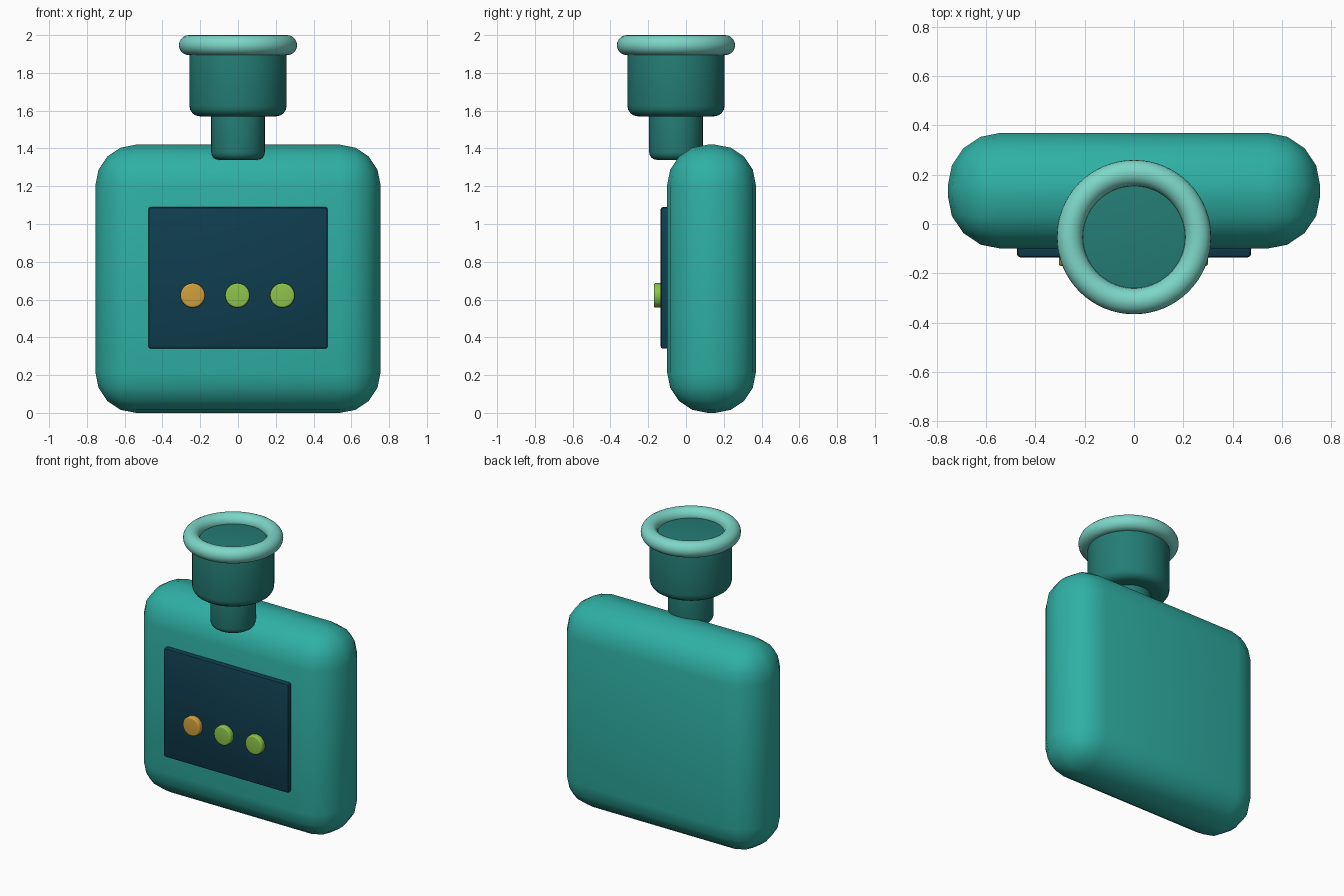
import bpy, math

if "Cube" in bpy.data.objects:
    bpy.data.objects.remove(bpy.data.objects["Cube"])


def material(name, hex_code):
    # sRGB hex to linear diffuse colour
    srgb = [int(hex_code[i:i + 2], 16) / 255 for i in (0, 2, 4)]
    lin = [c / 12.92 if c <= 0.04045 else ((c + 0.055) / 1.055) ** 2.4 for c in srgb]
    m = bpy.data.materials.new(name)
    m.diffuse_color = (*lin, 1)
    m.use_nodes = True
    m.node_tree.nodes["Principled BSDF"].inputs["Base Color"].default_value = m.diffuse_color
    return m


teal = material("teal", "2FB0A4")
dark_teal = material("dark teal", "247C75")
pale_teal = material("pale teal", "7DD6C8")
navy = material("navy", "0F3D4E")
amber = material("amber", "D1A03C")
green = material("green", "8DC44A")


def finish(name, mat, bevel=0, segments=3, angle=40):
    ob = bpy.context.object
    ob.name = name
    ob.data.materials.append(mat)
    if bevel:
        bpy.ops.object.transform_apply(location=False, rotation=True, scale=True)
        mod = ob.modifiers.new("rounded edges", 'BEVEL')
        mod.width, mod.segments = bevel, segments
        mod.limit_method, mod.angle_limit = 'ANGLE', math.radians(30)
        bpy.ops.object.modifier_apply(modifier=mod.name)
    bpy.ops.object.shade_smooth_by_angle(angle=math.radians(angle))
    return ob


def box(name, lo, hi, mat, bevel, segments):
    bpy.ops.mesh.primitive_cube_add(size=1, location=[(a + b) / 2 for a, b in zip(lo, hi)])
    bpy.context.object.scale = [b - a for a, b in zip(lo, hi)]
    return finish(name, mat, bevel, segments)


def cylinder(name, radius, depth, loc, mat, bevel, rot=(0, 0, 0), verts=48):
    bpy.ops.mesh.primitive_cylinder_add(vertices=verts, radius=radius, depth=depth,
                                        location=loc, rotation=rot)
    return finish(name, mat, bevel, 4)


# Rounded slab body with a raised front panel
box("body", (-0.755, -0.10, 0), (0.755, 0.37, 1.42), teal, 0.215, 4)
box("front_panel", (-0.475, -0.135, 0.34), (0.475, -0.06, 1.09), navy, 0.014, 2)

# Row of indicator buttons
for i, (x, mat) in enumerate(((-0.24, amber), (-0.003, green), (0.235, green))):
    cylinder(f"button_{i + 1}", 0.065, 0.06, (x, -0.14, 0.622), mat, 0.01,
             (math.pi / 2, 0, 0), 32)

# Neck, cup and rolled rim share one axis
AXIS_Y = -0.053
cylinder("neck", 0.142, 0.30, (0, AXIS_Y, 1.49), dark_teal, 0.04)
cylinder("cup", 0.257, 0.375, (0, AXIS_Y, 1.7575), dark_teal, 0.055)
bpy.ops.mesh.primitive_torus_add(location=(0, AXIS_Y, 1.947), major_radius=0.26,
                                 minor_radius=0.053, major_segments=64, minor_segments=20)
finish("rim", pale_teal)
